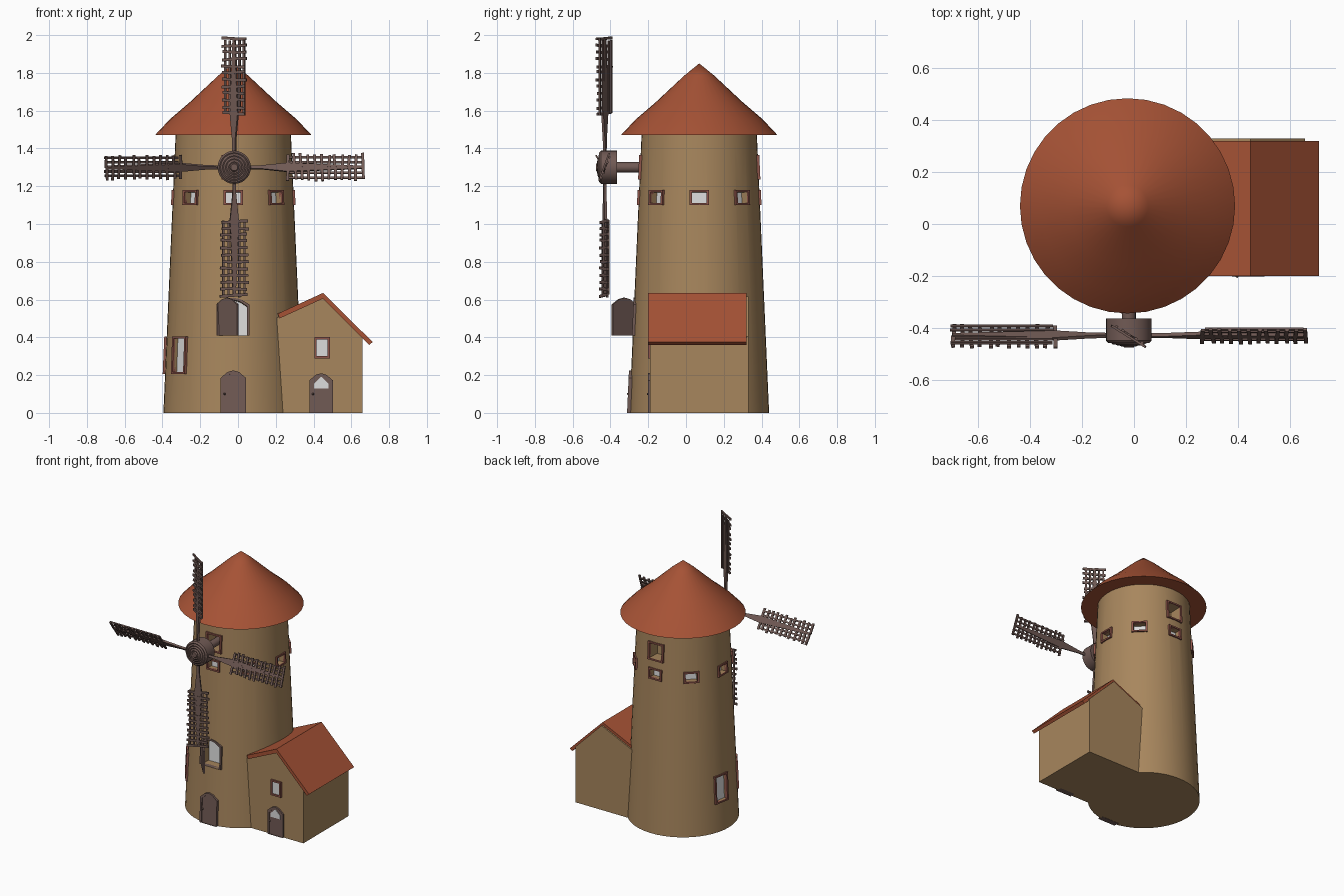
import bpy, bmesh, random
from math import radians, pi, tau, atan
from mathutils import Matrix, Vector

random.seed(4)
if "Cube" in bpy.data.objects:
    bpy.data.objects.remove(bpy.data.objects["Cube"])


def material(name, rgb):
    m = bpy.data.materials.new(name)
    m.use_nodes = True
    m.diffuse_color = (*rgb, 1)
    m.node_tree.nodes["Principled BSDF"].inputs["Base Color"].default_value = (*rgb, 1)
    return m


PLASTER = material("tan plaster", (0.39, 0.24, 0.11))
TILE = material("red roof tile", (0.38, 0.085, 0.036))
WOOD = material("dark wood", (0.165, 0.103, 0.09))
TRIM = material("reddish trim", (0.27, 0.09, 0.068))
GLASS = material("pale glass", (0.72, 0.72, 0.72))

CX, CY, BASE_R, TOP_R, TOP_Z = -0.025, 0.07, 0.37, 0.305, 1.48
SLOPE = (BASE_R - TOP_R) / TOP_Z
HUB = Vector((-0.02, -0.43, 1.3))


def shift(x, y, z):
    return Matrix.Translation((x, y, z))


def turn(angle, axis):
    return Matrix.Rotation(angle, 4, axis)


def finish(name, bm, mat, smooth=False):
    bmesh.ops.recalc_face_normals(bm, faces=bm.faces[:])
    me = bpy.data.meshes.new(name)
    bm.to_mesh(me)
    bm.free()
    me.materials.append(mat)
    ob = bpy.data.objects.new(name, me)
    bpy.context.collection.objects.link(ob)
    if smooth:
        smooth_object(ob)
    return ob


def activate(ob):
    bpy.ops.object.select_all(action='DESELECT')
    ob.select_set(True)
    bpy.context.view_layer.objects.active = ob


def smooth_object(ob):
    activate(ob)
    bpy.ops.object.shade_smooth_by_angle(angle=radians(30))


def prism(bm, pts, d0, d1, M=Matrix()):
    """Extrude a flat outline from depth d0 to d1 along local z."""
    a = [bm.verts.new(M @ Vector((x, y, d0))) for x, y in pts]
    b = [bm.verts.new(M @ Vector((x, y, d1))) for x, y in pts]
    bm.faces.new(a[::-1])
    bm.faces.new(b)
    for i in range(len(pts)):
        j = (i + 1) % len(pts)
        bm.faces.new((a[i], a[j], b[j], b[i]))


def ring(bm, outer, inner, d0, d1, M):
    for i in range(len(outer)):
        j = (i + 1) % len(outer)
        prism(bm, [outer[i], outer[j], inner[j], inner[i]], d0, d1, M)


def rect(w, h, x=0, y=0):
    return [(x - w / 2, y - h / 2), (x + w / 2, y - h / 2), (x + w / 2, y + h / 2), (x - w / 2, y + h / 2)]


def arch(w, h, inset=0):
    a, t = w / 2 - inset, h - inset
    return [(-a, 0), (a, 0), (a, t * 0.82), (a * 0.45, t * 0.96), (0, t),
            (-a * 0.45, t * 0.96), (-a, t * 0.82)]


def lathe(name, profile, M, mat, steps=48):
    bm = bmesh.new()
    vs = [bm.verts.new((r, 0, z)) for r, z in profile]
    es = [bm.edges.new(p) for p in zip(vs, vs[1:])]
    bmesh.ops.spin(bm, geom=vs + es, cent=(0, 0, 0), axis=(0, 0, 1), angle=tau, steps=steps)
    bmesh.ops.remove_doubles(bm, verts=bm.verts[:], dist=0.0002)
    bm.transform(M)
    return finish(name, bm, mat, True)


def on_tower(angle, z):
    """Frame on the tower wall: x sideways, y up the wall, z outward."""
    r = BASE_R - SLOPE * z
    return (shift(CX, CY, z) @ turn(radians(angle + 90), 'Z')
            @ shift(0, -r, 0) @ turn(pi / 2 - atan(SLOPE), 'X'))


def on_annex(x, z):
    return shift(x, -0.19, z) @ turn(pi / 2, 'X')


# Tower body and conical cap
tower = lathe("tower", [(0, 0), (BASE_R, 0), (TOP_R, TOP_Z), (0, TOP_Z)], shift(CX, CY, 0), PLASTER)
lathe("tower_roof", [(0, 1.475), (0.415, 1.47), (0.335, 1.555), (0.23, 1.645), (0.08, 1.785), (0, 1.85)],
      shift(CX, CY, 0), TILE, 36)

# Tower windows: angle, height, width, tall, recess depth, glazed
windows = [(45 * k, 1.14, 0.105, 0.08, 0.045, True) for k in range(8)]
windows += [(a, 0.305, 0.12, 0.2, 0.025, True) for a in (170, 217)]
windows += [(a, 1.3, 0.125, 0.13, 0.09, False) for a in (90, 270)]
cut, frames, panes = bmesh.new(), bmesh.new(), bmesh.new()
for angle, z, w, h, depth, glazed in windows:
    M = on_tower(angle, z)
    hole = rect(w - 0.026, h - 0.022)
    prism(cut, hole, -depth, 0.05, M)
    ring(frames, rect(w, h), hole, -0.015, 0.008, M)
    if glazed:
        prism(panes, hole, -depth - 0.002, -depth + 0.004, M)

# Loft opening with its swung-out shutter
M = on_tower(270, 0.41)
prism(cut, arch(0.17, 0.2, 0.012), -0.09, 0.06, M)
prism(panes, arch(0.17, 0.2, 0.012), -0.092, -0.085, M)
wood = bmesh.new()
ring(wood, arch(0.17, 0.2), arch(0.17, 0.2, 0.012), -0.03, 0.004, M)
finish("loft_frame", wood, WOOD)
shutter = bmesh.new()
prism(shutter, arch(0.165, 0.2), -0.006, 0.006,
      shift(-0.11, -0.265, 0.41) @ turn(radians(-49), 'Z') @ turn(pi / 2, 'X') @ shift(0.083, 0, 0))
finish("loft_shutter", shutter, WOOD)

# Carve the recesses
cutter = finish("window_cutter", cut, PLASTER)
cutter.hide_render = True
mod = tower.modifiers.new("recesses", 'BOOLEAN')
mod.operation, mod.solver, mod.object = 'DIFFERENCE', 'EXACT', cutter
activate(tower)
bpy.ops.object.modifier_apply(modifier=mod.name)
bpy.data.objects.remove(cutter)
smooth_object(tower)

# Annex walls and uneven gable roof, extruded front to back
along_y = turn(pi / 2, 'X')
bm = bmesh.new()
prism(bm, [(0.1, 0), (0.66, 0), (0.66, 0.405), (0.45, 0.615), (0.1, 0.455)], -0.33, 0.19, along_y)
finish("annex_walls", bm, PLASTER)
bm = bmesh.new()
prism(bm, [(0.21, 0.525), (0.45, 0.635), (0.713, 0.375), (0.695, 0.36), (0.45, 0.605), (0.22, 0.5)],
      -0.32, 0.2, along_y)
finish("annex_roof", bm, TILE)

# Annex window
M = on_annex(0.445, 0.345)
ring(frames, rect(0.082, 0.112), rect(0.058, 0.088), -0.01, 0.012, M)
prism(panes, rect(0.06, 0.09), -0.002, 0.004, M)

# Doors with frames and knobs
door, knobs = bmesh.new(), bmesh.new()
for M, w, h in ((on_tower(270, 0), 0.135, 0.225), (on_annex(0.44, 0), 0.125, 0.21)):
    ring(door, arch(w, h), arch(w, h, 0.014), -0.03, 0.012, M)
    prism(door, arch(w, h, 0.012), -0.03, 0.005, M)
    bmesh.ops.create_icosphere(knobs, subdivisions=1, radius=0.007,
                               matrix=M @ shift(-w * 0.34, 0.1, 0.011))
finish("doors", door, WOOD)
finish("door_knobs", knobs, WOOD)
prism(panes, [(-0.038, 0.128), (0.038, 0.128), (0.038, 0.155), (0, 0.192), (-0.038, 0.155)],
      0.003, 0.008, on_annex(0.44, 0))
finish("window_frames", frames, TRIM)
finish("window_panes", panes, GLASS)

# Hub with concentric ridges, and the axle into the tower
facing = shift(HUB.x, -0.365, HUB.z) @ turn(pi / 2, 'X')
profile = [(0, 0), (0.088, 0), (0.088, 0.085)]
for k in range(4):
    r = 0.078 - 0.016 * k
    profile += [(r, 0.095 + 0.004 * k), (r - 0.006, 0.092 + 0.004 * k)]
profile += [(0.018, 0.112), (0, 0.112)]
lathe("sail_hub", profile, facing, WOOD, 28)
lathe("axle", [(0, -0.25), (0.027, -0.25), (0.027, 0.01), (0, 0.01)], facing, WOOD, 16)

# Four lattice sails, each a tapered spar with rails and rough slats
for k, (side, pitch) in enumerate((("left", 20), ("upper", 32), ("right", 34), ("lower", 16))):
    M = (shift(*HUB) @ turn(pi / 2, 'X') @ turn(k * pi / 2, 'Z') @ turn(radians(-pitch), 'X'))
    bm = bmesh.new()
    prism(bm, [(0.06, -0.008), (0.14, -0.009), (0.28, -0.024), (0.68, -0.007),
               (0.68, 0.007), (0.28, 0.024), (0.14, 0.009), (0.06, 0.008)], -0.007, 0.007, M)
    for y in (-0.058, -0.03, 0.03, 0.058):
        start, end = 0.275 + random.uniform(0, 0.02), 0.69 - random.uniform(0, 0.02)
        prism(bm, rect(end - start, 0.011, (start + end) / 2, y), -0.009, -0.001, M)
    for i in range(12):
        x = 0.285 + i * 0.0358
        for s in (-1, 1):
            length = random.uniform(0.066, 0.08)
            tilt = turn(random.uniform(-0.08, 0.08), 'Z')
            prism(bm, rect(0.015, length, 0, s * length / 2), -0.001, 0.008,
                  M @ shift(x + random.uniform(-0.004, 0.004), 0, 0) @ tilt)
    finish(side + "_sail", bm, WOOD)
